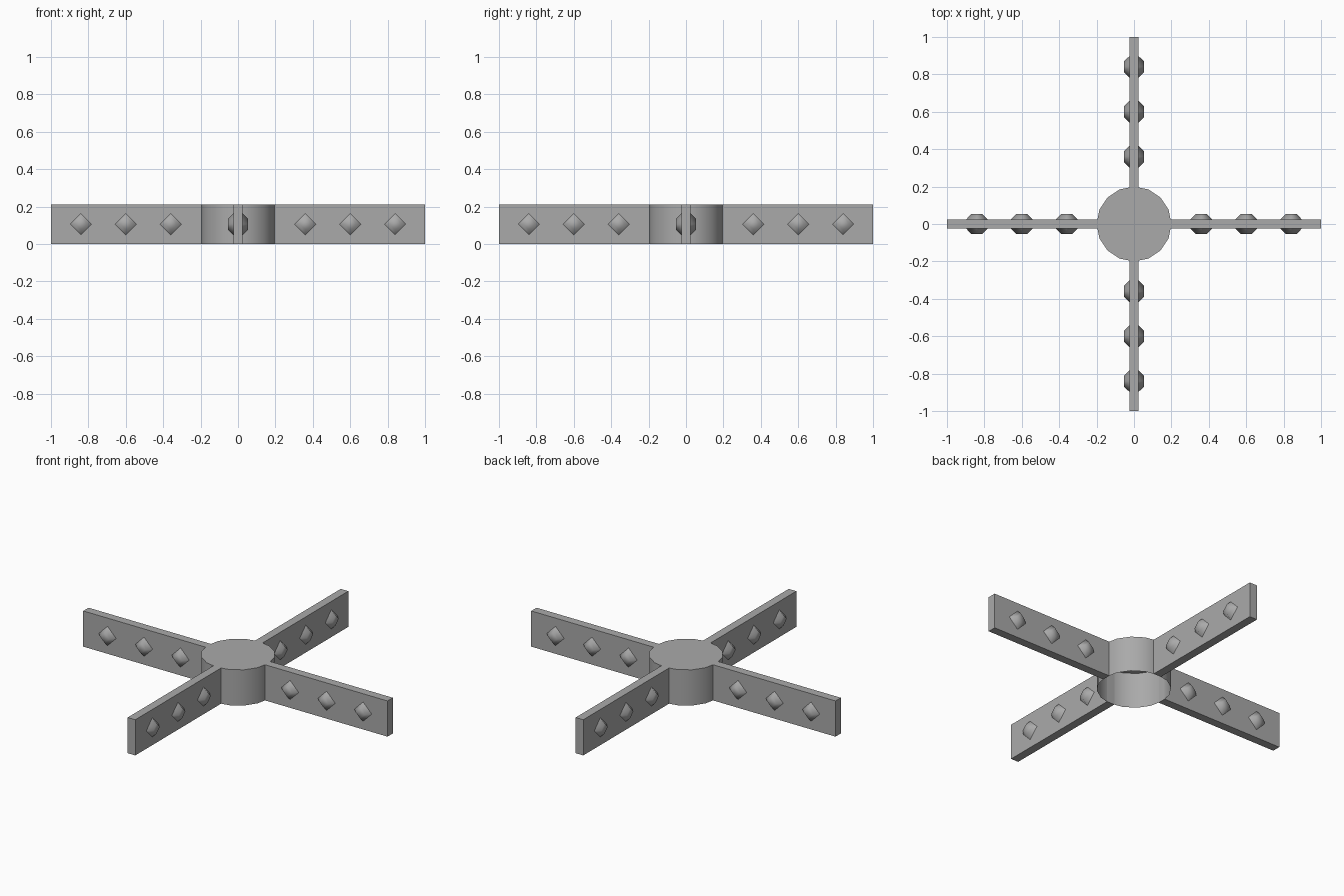
import bpy, bmesh, math
from mathutils import Matrix

if "Cube" in bpy.data.objects:
    bpy.data.objects.remove(bpy.data.objects["Cube"], do_unlink=True)

HEIGHT, RADIUS, HALF = 0.212, 0.2, 0.025

grey = bpy.data.materials.new("plain grey")
grey.use_nodes = True
COLOR = (0.4, 0.4, 0.4, 1)
grey.diffuse_color = COLOR
grey.node_tree.nodes["Principled BSDF"].inputs["Base Color"].default_value = COLOR


def finish(name, bm, smooth=None):
    mesh = bpy.data.meshes.new(name)
    bm.to_mesh(mesh)
    bm.free()
    mesh.materials.append(grey)
    obj = bpy.data.objects.new(name, mesh)
    bpy.context.collection.objects.link(obj)
    if smooth:
        bpy.ops.object.select_all(action="DESELECT")
        obj.select_set(True)
        bpy.context.view_layer.objects.active = obj
        bpy.ops.object.shade_smooth_by_angle(angle=math.radians(smooth))
    return obj


# Hub: round cap, hollow and open underneath
bm = bmesh.new()
bmesh.ops.create_cone(bm, cap_ends=True, segments=16, radius1=RADIUS, radius2=RADIUS,
                      depth=HEIGHT, matrix=Matrix.Translation((0, 0, HEIGHT / 2)))
bm.normal_update()
bmesh.ops.delete(bm, geom=[f for f in bm.faces if f.normal.z < -0.9], context="FACES")
finish("hub", bm, 40)

names = ["left", "back", "right", "front"]
for i, side in enumerate(names):
    turn = Matrix.Rotation(i * math.pi / 2, 4, "Z")

    # Arm: thin upright board from the hub outward
    start = RADIUS - 0.005
    bm = bmesh.new()
    bmesh.ops.create_cube(bm, size=1, matrix=turn
                          @ Matrix.Translation(((1 + start) / 2, 0, HEIGHT / 2))
                          @ Matrix.Diagonal((1 - start, 2 * HALF, HEIGHT, 1)))
    finish(side + "_arm", bm)

    # Studs: four-sided blunt gems on both faces of the arm
    bm = bmesh.new()
    for x in (0.36, 0.6, 0.84):
        for face in (-1, 1):
            bmesh.ops.create_cone(
                bm, cap_ends=True, segments=4, radius1=0.057, radius2=0.03, depth=0.028,
                matrix=turn @ Matrix.Translation((x, face * (HALF + 0.014), HEIGHT / 2))
                @ Matrix.Rotation(-face * math.pi / 2, 4, "X"))
    bm.normal_update()
    bmesh.ops.delete(bm, geom=[f for f in bm.faces
                               if abs((turn.inverted() @ f.calc_center_median()).y) < HALF + 0.001],
                     context="FACES")
    finish(side + "_studs", bm, 100)
